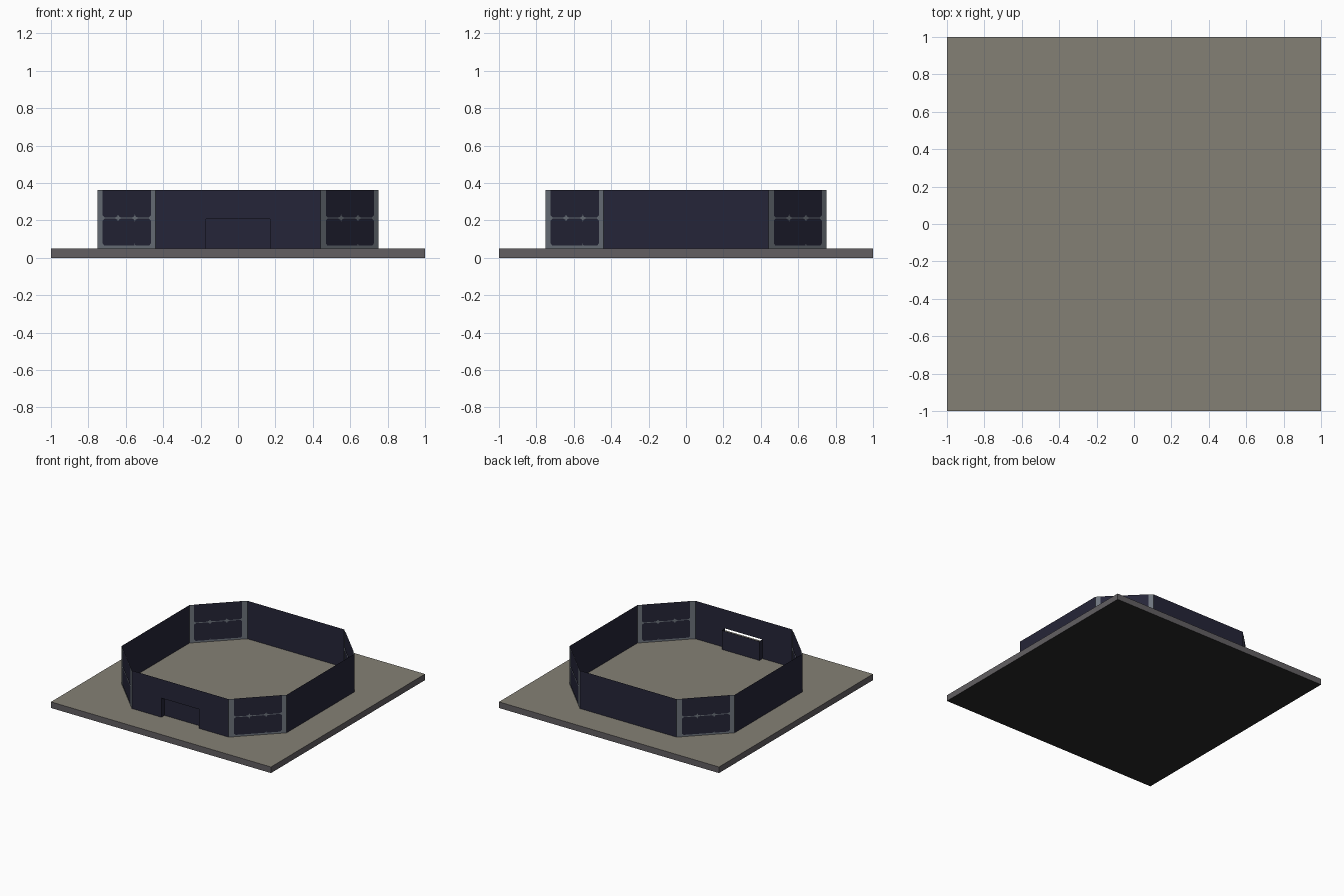
import bpy
import math
from mathutils import Vector, Matrix

if "Cube" in bpy.data.objects:
    bpy.data.objects.remove(bpy.data.objects["Cube"])


def material(name, r, g, b):
    lin = [((c / 255 + 0.055) / 1.055) ** 2.4 if c > 10 else c / 255 / 12.92 for c in (r, g, b)]
    m = bpy.data.materials.new(name)
    m.diffuse_color = (*lin, 1)
    m.use_nodes = True
    m.node_tree.nodes["Principled BSDF"].inputs["Base Color"].default_value = m.diffuse_color
    return m


STONE = material("floor_stone", 132, 128, 117)
EDGE = material("slab_edge_grey", 98, 95, 98)
UNDER = material("underside_black", 40, 40, 40)
NAVY = material("navy_panel", 37, 37, 56)
STEEL = material("steel_grey", 110, 117, 126)


def build(name, verts, faces, *mats):
    me = bpy.data.meshes.new(name)
    me.from_pydata(verts, [], faces)
    for m in mats:
        me.materials.append(m)
    ob = bpy.data.objects.new(name, me)
    bpy.context.collection.objects.link(ob)
    return ob


OUT, CUT = 0.75, 0.44      # half width of the wall ring, start of the cut corners
Z0, Z1 = 0.05, 0.362       # wall foot and top

# Floor slab: stone top, grey edges, black underside
bpy.ops.mesh.primitive_cube_add(size=1, location=(0, 0, Z0 / 2))
slab = bpy.context.object
slab.name = "floor_slab"
slab.data.transform(Matrix.Diagonal((2, 2, Z0, 1)))
for m in (STONE, EDGE, UNDER):
    slab.data.materials.append(m)
for p in slab.data.polygons:
    p.material_index = 0 if p.normal.z > 0.5 else 2 if p.normal.z < -0.5 else 1

# Front wall with a doorway and a shallow, roofless alcove behind it
D, H, Y = 0.17, 0.207, -OUT + 0.04
build("front_wall",
      [(x, -OUT, z) for x, z in ((-CUT, Z0), (-D, Z0), (-D, H), (D, H), (D, Z0),
                                 (CUT, Z0), (CUT, Z1), (D, Z1), (-D, Z1), (-CUT, Z1))],
      [(0, 1, 2, 8, 9), (2, 3, 7, 8), (4, 5, 6, 7, 3)], NAVY)
path = [(-D, -OUT), (-D, Y), (D, Y), (D, -OUT)]
build("door_alcove", [(x, y, z) for z in (Z0, H) for x, y in path],
      [(i, i + 1, i + 5, i + 4) for i in range(3)], NAVY)

# Outlines of the two dark corner plates, as (fraction across, height)
L, R, MID, G, S = 0.09, 0.92, 0.213, 0.003, 0.02
STARS = (0.355, 0.645)


def notches(side):
    pts = []
    for t in STARS:
        pts += [(t - 0.05, MID + side * G), (t - 0.015, MID + side * 0.008), (t, MID + side * S),
                (t + 0.015, MID + side * 0.008), (t + 0.05, MID + side * G)]
    return pts


upper = ([(L, MID + 0.013), (L + 0.035, MID + G)] + notches(1)
         + [(R - 0.035, MID + G), (R, MID + 0.013), (R, Z1), (L, Z1)])
lower = ([(L, MID - 0.013), (L + 0.035, MID - G)] + notches(-1)
         + [(R - 0.035, MID - G), (R, MID - 0.013), (R, 0.077), (R - 0.03, 0.065),
            (0.655, 0.065), (0.645, 0.08), (0.635, 0.065), (L + 0.03, 0.065), (L, 0.077)])

A, B = Vector((-OUT, -CUT, 0)), Vector((-CUT, -OUT, 0))
NORMAL = Vector((-1, -1, 0)).normalized()
for k, (corner, side) in enumerate((("front_left", "front"), ("front_right", "right"),
                                    ("back_right", "back"), ("back_left", "left"))):
    turn = Matrix.Rotation(k * math.pi / 2, 4, 'Z')

    # Plain walls on the other three sides
    if k:
        build(side + "_wall", [turn @ Vector(v) for v in
              ((-CUT, -OUT, Z0), (CUT, -OUT, Z0), (CUT, -OUT, Z1), (-CUT, -OUT, Z1))],
              [(0, 1, 2, 3)], NAVY)

    # Grey corner sheet
    up0, up1 = Vector((0, 0, Z0)), Vector((0, 0, Z1))
    build(corner + "_corner_frame", [turn @ v for v in (A + up0, B + up0, B + up1, A + up1)],
          [(0, 1, 2, 3)], STEEL)

    # Dark plates on both faces of the sheet
    verts, faces = [], []
    for off in (0.002, -0.002):
        for outline in (upper, lower):
            n = len(verts)
            verts += [turn @ (A.lerp(B, t) + NORMAL * off + Vector((0, 0, z))) for t, z in outline]
            f = list(range(n, len(verts)))
            if (outline is lower) == (off > 0):
                f.reverse()
            faces.append(f)
    build(corner + "_corner_plates", verts, faces, NAVY)
